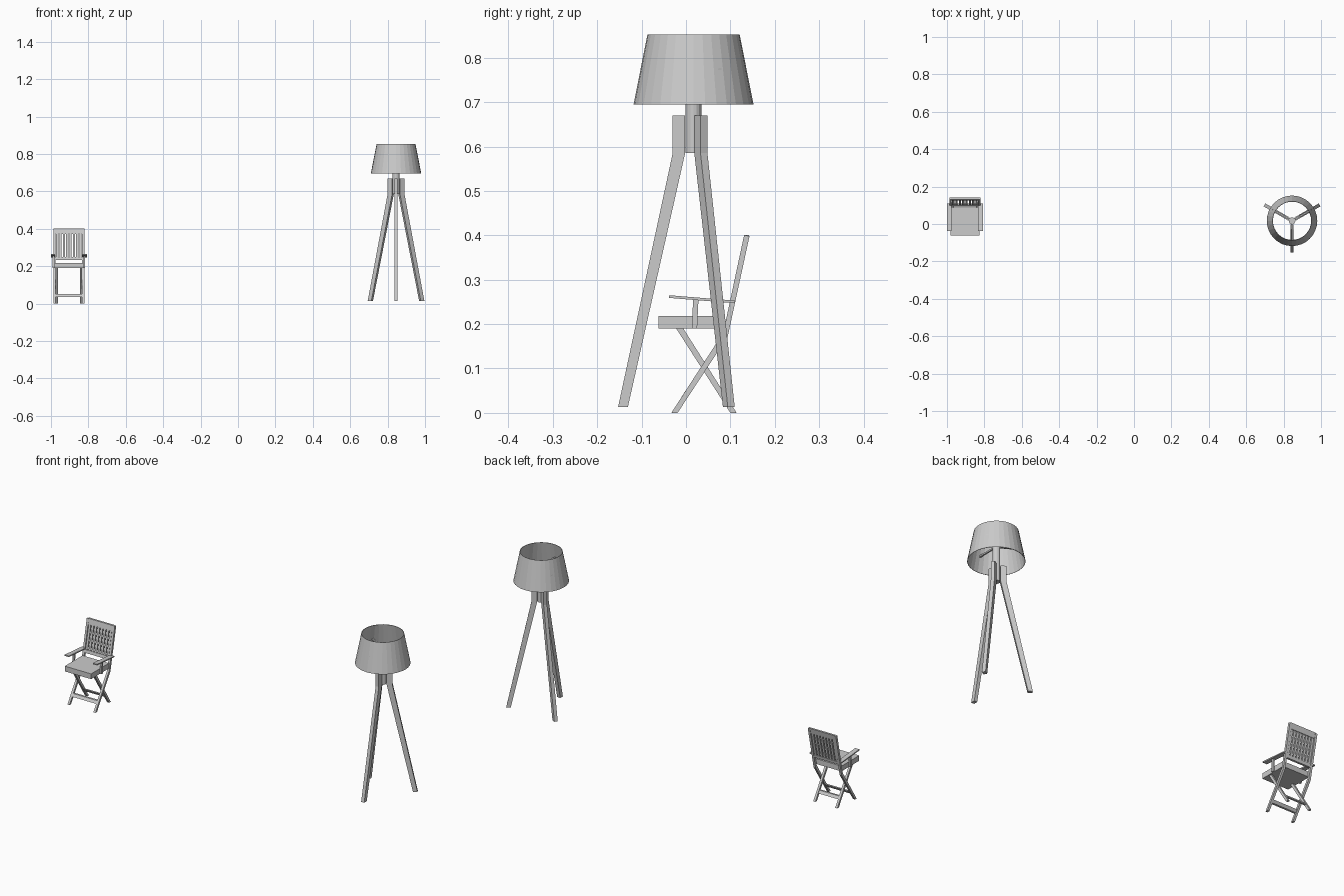
import bpy, bmesh
from math import pi
from mathutils import Matrix, Vector

if "Cube" in bpy.data.objects:
    bpy.data.objects.remove(bpy.data.objects["Cube"])

LAMP = Vector((0.845, 0.017, 0))
CX = -0.904  # chair centre


def finish(name, bm, matrix=Matrix()):
    bmesh.ops.recalc_face_normals(bm, faces=bm.faces)
    me = bpy.data.meshes.new(name)
    bm.to_mesh(me)
    bm.free()
    me.transform(matrix)
    ob = bpy.data.objects.new(name, me)
    bpy.context.collection.objects.link(ob)
    return ob


def prism(name, pts, x0, x1, matrix=Matrix()):
    """Extrude a (y, z) side profile from x0 to x1."""
    bm = bmesh.new()
    face = bm.faces.new([bm.verts.new((x0, y, z)) for y, z in pts])
    out = bmesh.ops.extrude_face_region(bm, geom=[face])
    verts = [v for v in out["geom"] if isinstance(v, bmesh.types.BMVert)]
    bmesh.ops.translate(bm, verts=verts, vec=(x1 - x0, 0, 0))
    return finish(name, bm, matrix)


def cone(name, r1, r2, z0, z1, sides, caps):
    bm = bmesh.new()
    bmesh.ops.create_cone(bm, cap_ends=caps, segments=sides, radius1=r1, radius2=r2, depth=z1 - z0)
    return finish(name, bm, Matrix.Translation(LAMP + Vector((0, 0, (z0 + z1) / 2))))


def rect(y0, y1, z0, z1):
    return [(y0, z0), (y1, z0), (y1, z1), (y0, z1)]


# --- Lamp: open shade, pole, three bent legs and shade arms ---
shade = cone("lamp_shade", 0.135, 0.104, 0.695, 0.852, 32, False)
solid = shade.modifiers.new("thickness", 'SOLIDIFY')
solid.thickness = 0.002
cone("lamp_pole", 0.018, 0.018, 0.585, 0.78, 16, True)
leg = [(-0.019, 0.67), (-0.047, 0.67), (-0.047, 0.585),
       (-0.170, 0.013), (-0.148, 0.013), (-0.019, 0.585)]
for i in range(3):
    m = Matrix.Translation(LAMP) @ Matrix.Rotation(i * 2 * pi / 3, 4, 'Z')
    prism("lamp_leg", leg, -0.009, 0.009, m)
    prism("shade_arm", rect(-0.119, -0.01, 0.768, 0.776), -0.004, 0.004, m)

# --- Chair: seat ---
prism("seat", rect(-0.062, 0.088, 0.19, 0.218), CX - 0.078, CX + 0.078)


def back(z0, z1, d0=0.0, d1=0.011):
    """Profile of a piece lying in the leaning back between two heights."""
    y = lambda z: 0.131 + (z - 0.40) * 0.215
    return [(y(z0) + d0, z0), (y(z0) + d1, z0), (y(z1) + d1, z1), (y(z1) + d0, z1)]


# Mirrored side parts: crossed legs, back posts, armrests
rear_leg = [(-0.033, 0), (-0.019, 0), (0.094, 0.172), (0.143, 0.398),
            (0.131, 0.401), (0.084, 0.181)]
front_leg = [(-0.022, 0.19), (0.100, 0), (0.114, 0), (-0.006, 0.19)]
arm = [(-0.038, 0.259), (0.11, 0.247), (0.11, 0.253), (-0.038, 0.265)]
for s in (-1, 1):
    def side(name, pts, a, b):
        prism(name, pts, CX + s * a, CX + s * b)
    side("back_post_leg", rear_leg, 0.071, 0.083)
    side("crossed_leg", front_leg, 0.059, 0.071)
    side("armrest", arm, 0.071, 0.096)
    side("arm_support", [(0.013, 0.19), (0.025, 0.19), (0.028, 0.254), (0.016, 0.255)], 0.078, 0.087)

# Back rails and slats
prism("top_rail", back(0.372, 0.401), CX - 0.075, CX + 0.075)
prism("bottom_rail", back(0.232, 0.248), CX - 0.075, CX + 0.075)
for i in range(8):
    x = CX + (i - 3.5) * 0.0178
    prism("back_slat", back(0.24, 0.38, 0.002, 0.009), x - 0.006, x + 0.006)

# Cross bars between the legs
prism("front_stretcher", [(-0.010, 0.036), (0.001, 0.036), (0.010, 0.050), (-0.001, 0.050)],
      CX - 0.075, CX + 0.075)
prism("rear_stretcher", [(0.079, 0.036), (0.089, 0.036), (0.080, 0.050), (0.070, 0.050)],
      CX - 0.063, CX + 0.063)
